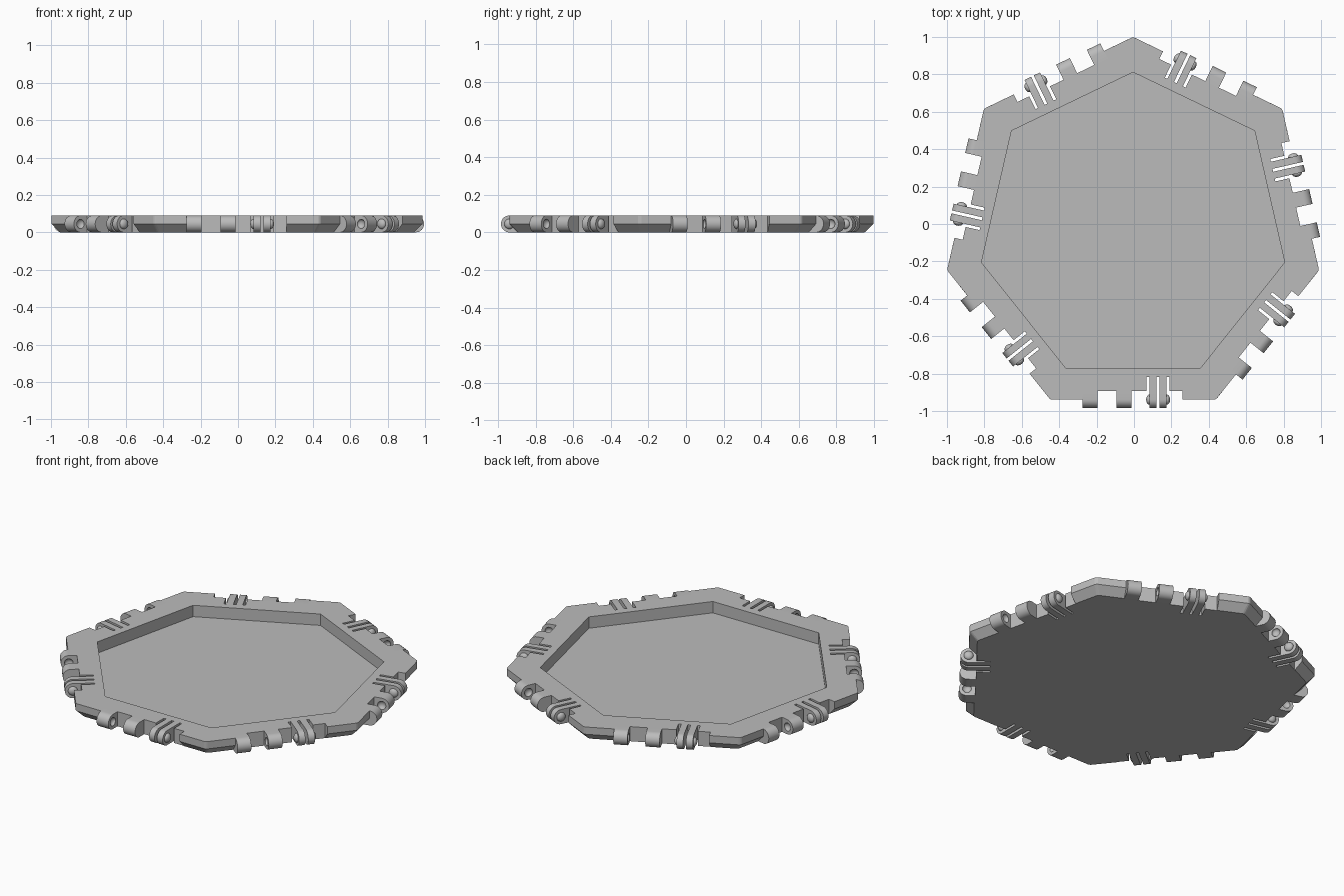
import bpy, bmesh, math
from mathutils import Matrix, Vector

if "Cube" in bpy.data.objects:
    bpy.data.objects.remove(bpy.data.objects["Cube"])

SIDES = 7
STEP = 2 * math.pi / SIDES
CENTER = Vector((-0.005, -0.02, 0))
HEIGHT = 0.09
R = HEIGHT / 2          # hinge barrel radius
EDGE = 0.919            # distance from centre to each side
NOTCH = 0.874           # back wall of the hinge notch
SLIT = 0.797            # inner end of the flex slits

grey = bpy.data.materials.new("plain_grey")
grey.use_nodes = True
grey.diffuse_color = (0.5, 0.5, 0.5, 1)
grey.node_tree.nodes["Principled BSDF"].inputs["Base Color"].default_value = (0.5, 0.5, 0.5, 1)


def make_object(name, bm):
    bmesh.ops.recalc_face_normals(bm, faces=bm.faces[:])
    mesh = bpy.data.meshes.new(name)
    bm.to_mesh(mesh)
    bm.free()
    mesh.materials.append(grey)
    obj = bpy.data.objects.new(name, mesh)
    bpy.context.collection.objects.link(obj)
    return obj


def activate(obj):
    bpy.ops.object.select_all(action='DESELECT')
    obj.select_set(True)
    bpy.context.view_layer.objects.active = obj


def subtract(obj, cutter):
    mod = obj.modifiers.new("cut", 'BOOLEAN')
    mod.operation = 'DIFFERENCE'
    mod.solver = 'EXACT'
    mod.object = cutter
    activate(obj)
    bpy.ops.object.modifier_apply(modifier=mod.name)
    bpy.data.objects.remove(cutter)


def prism(bm, points, offset):
    """Extrude a flat outline by an offset vector."""
    face = bm.faces.new([bm.verts.new(p) for p in points])
    new = bmesh.ops.extrude_face_region(bm, geom=[face])["geom"]
    verts = [v for v in new if isinstance(v, bmesh.types.BMVert)]
    bmesh.ops.translate(bm, vec=offset, verts=verts)


def ellipsoid(bm, u, radius, depth):
    matrix = Matrix.Translation((u, -EDGE, R)) @ Matrix.Diagonal((depth, radius, radius, 1))
    matrix = matrix @ Matrix.Rotation(math.pi / 2, 4, 'Y')
    bmesh.ops.create_uvsphere(bm, u_segments=24, v_segments=12, radius=1, matrix=matrix)


def barrel(bm, u0, u1):
    """Arm with a half-round end, reaching out over the notch."""
    outline = [(u0, -NOTCH + 0.002, 0)]
    for i in range(17):
        a = -math.pi / 2 + math.pi * i / 16
        outline.append((u0, -EDGE - R * math.cos(a), R + R * math.sin(a)))
    outline.append((u0, -NOTCH + 0.002, HEIGHT))
    prism(bm, outline, (u1 - u0, 0, 0))


# Seven-sided tray: underside, chamfer, wall, rim and recess
bm = bmesh.new()
rings = []
for apothem, z in [(0.876, 0), (EDGE, R), (EDGE, HEIGHT), (0.749, HEIGHT), (0.749, 0.02)]:
    radius = apothem / math.cos(STEP / 2)
    angles = [math.pi / 2 + k * STEP for k in range(SIDES)]
    rings.append([bm.verts.new((radius * math.cos(a), radius * math.sin(a), z)) for a in angles])
for low, high in zip(rings, rings[1:]):
    for k in range(SIDES):
        n = (k + 1) % SIDES
        bm.faces.new((low[k], low[n], high[n], high[k]))
bm.faces.new(rings[0])
bm.faces.new(rings[-1])
corners = [bm.edges.get((rings[j][k], rings[j + 1][k])) for j in (0, 1) for k in range(SIDES)]
bmesh.ops.bevel(bm, geom=corners, offset=0.01, segments=2, profile=0.5, affect='EDGES')
tray = make_object("tray", bm)
tray.location = CENTER

# Comb-shaped cutter: one notch with three slits per side
bm = bmesh.new()
outline = [(-0.27, 1.1), (-0.27, NOTCH)]
for a, b in [(0.072, 0.088), (0.125, 0.141), (0.18, 0.195)]:
    outline += [(a, NOTCH), (a, SLIT), (b, SLIT), (b, NOTCH)]
outline += [(0.265, NOTCH), (0.265, 1.1)]
for k in range(SIDES):
    turn = Matrix.Rotation(k * STEP, 3, 'Z')
    prism(bm, [turn @ Vector((u, -d, -0.1)) for u, d in outline], (0, 0, 0.3))
cutter = make_object("notch_cutter", bm)
cutter.location = CENTER
cutter.hide_render = True
bpy.context.view_layer.update()
subtract(tray, cutter)

# Pair of wide knuckles with sockets in their facing sides
bm = bmesh.new()
barrel(bm, -0.27, -0.19)
barrel(bm, -0.089, -0.008)
knuckles = make_object("hinge_knuckles", bm)
bm = bmesh.new()
for u in (-0.19, -0.089):
    ellipsoid(bm, u, 0.025, 0.018)
cutter = make_object("socket_cutter", bm)
cutter.hide_render = True
subtract(knuckles, cutter)

# Pair of thin flexible clips with round studs on their outer sides
bm = bmesh.new()
barrel(bm, 0.088, 0.125)
barrel(bm, 0.141, 0.18)
for u in (0.088, 0.18):
    ellipsoid(bm, u, 0.027, 0.018)
clips = make_object("hinge_clips", bm)

# Smooth the round parts and repeat them on every side
for part in (knuckles, clips):
    activate(part)
    bpy.ops.object.shade_smooth_by_angle(angle=math.radians(35))
    for k in range(SIDES):
        obj = part
        if k:
            obj = part.copy()
            obj.name = f"{part.name}_{k + 1}"
            bpy.context.collection.objects.link(obj)
        obj.location = CENTER
        obj.rotation_euler = (0, 0, k * STEP)
